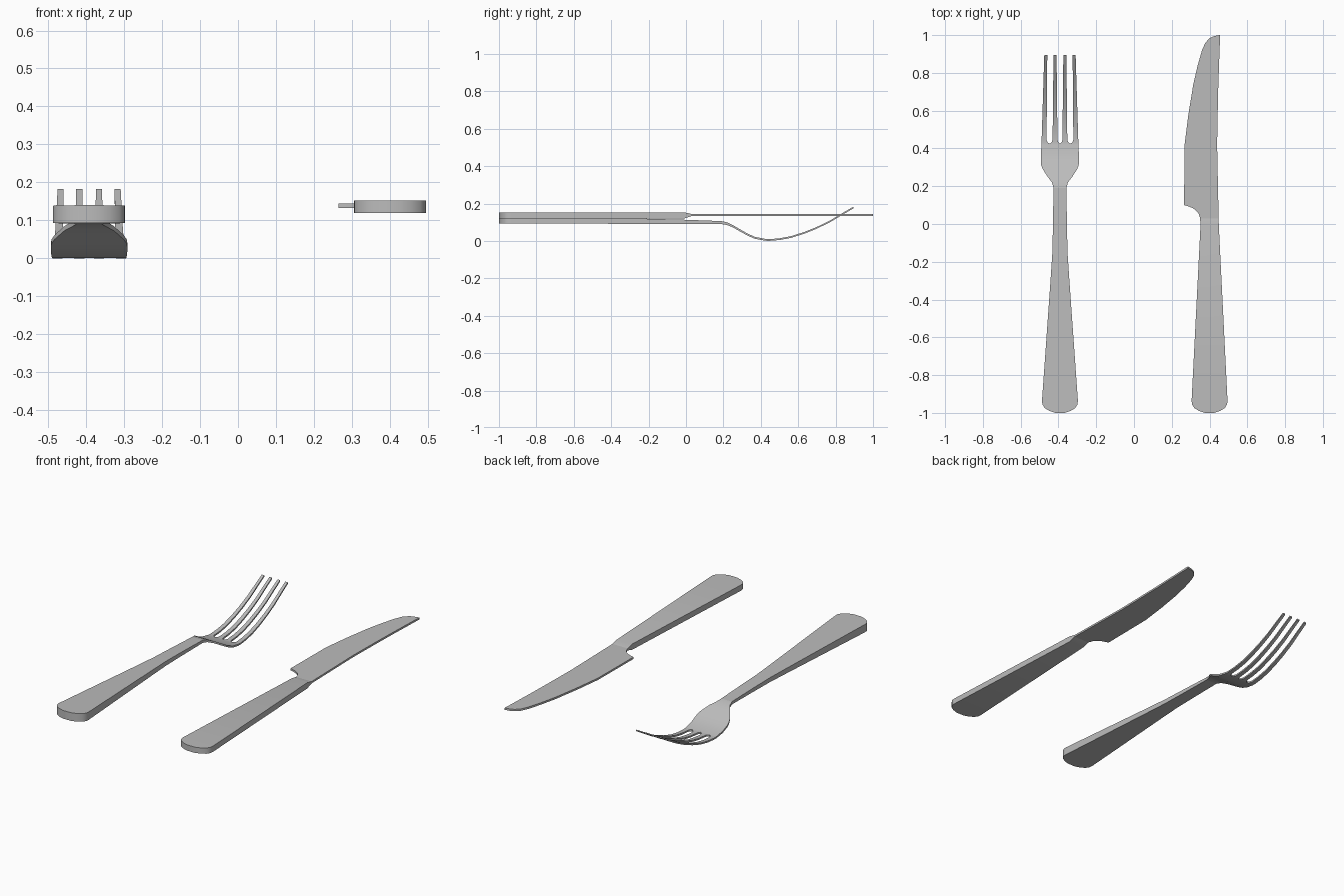
import bpy, bmesh, math

if "Cube" in bpy.data.objects:
    bpy.data.objects.remove(bpy.data.objects["Cube"], do_unlink=True)

steel = bpy.data.materials.new("brushed_steel")
steel.use_nodes = True
steel.diffuse_color = (0.5, 0.5, 0.5, 1)
steel.node_tree.nodes["Principled BSDF"].inputs["Base Color"].default_value = (0.5, 0.5, 0.5, 1)

FORK_X, KNIFE_X = -0.392, 0.40


def loft(name, stations, start_cap=True, end_cap=True):
    """Skin rectangular sections given as (y, x_left, x_right, z_low, z_high)."""
    bm = bmesh.new()
    rings = [[bm.verts.new((x, y, z)) for x, z in ((a, lo), (b, lo), (b, hi), (a, hi))]
             for y, a, b, lo, hi in stations]
    for r, s in zip(rings, rings[1:]):
        for i in range(4):
            j = (i + 1) % 4
            bm.faces.new((r[i], r[j], s[j], s[i]))
    if start_cap:
        bm.faces.new(rings[0][::-1])
    if end_cap:
        bm.faces.new(rings[-1])
    bmesh.ops.recalc_face_normals(bm, faces=bm.faces)
    mesh = bpy.data.meshes.new(name)
    bm.to_mesh(mesh)
    bm.free()
    mesh.materials.append(steel)
    obj = bpy.data.objects.new(name, mesh)
    bpy.context.collection.objects.link(obj)
    bpy.ops.object.select_all(action='DESELECT')
    obj.select_set(True)
    bpy.context.view_layer.objects.active = obj
    bpy.ops.object.shade_smooth_by_angle(angle=math.radians(30))
    return obj


def lerp(points, y):
    """Piecewise linear lookup."""
    for (y0, v0), (y1, v1) in zip(points, points[1:]):
        if y <= y1:
            return v0 + (v1 - v0) * (y - y0) / (y1 - y0)
    return points[-1][1]


# Rounded butt shared by both handles: (y, half width)
BUTT = [(-1, 0.025), (-0.99, 0.055), (-0.975, 0.08), (-0.955, 0.093), (-0.935, 0.095)]

# Fork handle, tapering in width and thickness
handle = BUTT + [(-0.3, 0.05), (-0.15, 0.04), (0, 0.037), (0.19, 0.034)]
top = [(-1, 0.14), (-0.3, 0.121), (0, 0.113), (0.19, 0.106)]
low = [(-1, 0.093), (0, 0.091), (0.19, 0.09)]
loft("fork_handle", [(y, FORK_X - w, FORK_X + w, lerp(low, y), lerp(top, y))
                     for y, w in handle], end_cap=False)

# Side curve of the fork head and tines: underside height along y
CURVE = [(0.19, 0.09), (0.22, 0.085), (0.25, 0.073), (0.29, 0.05), (0.33, 0.028), (0.37, 0.011),
         (0.41, 0.002), (0.45, 0), (0.5, 0.005), (0.56, 0.016), (0.63, 0.038), (0.7, 0.066),
         (0.77, 0.1), (0.84, 0.142), (0.895, 0.174)]
THICK = [(0.19, 0.016), (0.25, 0.012), (0.45, 0.009), (0.895, 0.009)]


def curved(y, a, b):
    z = lerp(CURVE, y)
    return (y, FORK_X + a, FORK_X + b, z, z + lerp(THICK, y))


# Fork head
ROOT = 0.425
head = [(0.19, 0.034), (0.22, 0.042), (0.25, 0.065), (0.29, 0.091), (0.31, 0.099),
        (0.33, 0.101), (0.37, 0.1), (ROOT, 0.098)]
loft("fork_head", [curved(y, -w, w) for y, w in head], start_cap=False, end_cap=False)

# Four tines: inner and outer edges at the root, above the fillet and at the tip
TINES = {"inner": ((0, 0.055), (0.013, 0.039), (0.018, 0.034)),
         "outer": ((0.055, 0.098), (0.071, 0.097), (0.067, 0.083))}
for kind, (root, base, tip) in TINES.items():
    edges = [[(ROOT, root[i]), (0.432, root[i] + (base[i] - root[i]) * 0.65),
              (0.445, base[i]), (0.895, tip[i])] for i in (0, 1)]
    ys = [ROOT, 0.432, 0.445] + [y for y, _ in CURVE if y > 0.45]
    for side, sign in (("left", 1), ("right", -1)):
        loft(f"{side}_{kind}_tine",
             [curved(y, *sorted(sign * lerp(e, y) for e in edges)) for y in ys],
             start_cap=False)

# Knife handle with a sloped shoulder down to the blade
grip = [(y, KNIFE_X - w, KNIFE_X + w, 0.12, 0.153) for y, w in BUTT]
grip += [(-0.01, 0.352, 0.449, 0.12, 0.153), (0.03, 0.35, 0.448, 0.133, 0.144)]
loft("knife_handle", grip, end_cap=False)

# Knife blade: curved cutting edge on the right, almost straight back on the left
EDGE = [(0.03, 0.35), (0.055, 0.342), (0.075, 0.325), (0.087, 0.305), (0.096, 0.28), (0.1, 0.265),
        (0.42, 0.268), (0.58, 0.288), (0.74, 0.314), (0.84, 0.337), (0.92, 0.36), (0.96, 0.378),
        (0.985, 0.402), (0.995, 0.425), (1, 0.452)]
SPINE = [(0.03, 0.448), (0.42, 0.44), (0.7, 0.445), (1, 0.456)]
loft("knife_blade", [(y, x, lerp(SPINE, y), 0.133, 0.144) for y, x in EDGE], start_cap=False)
